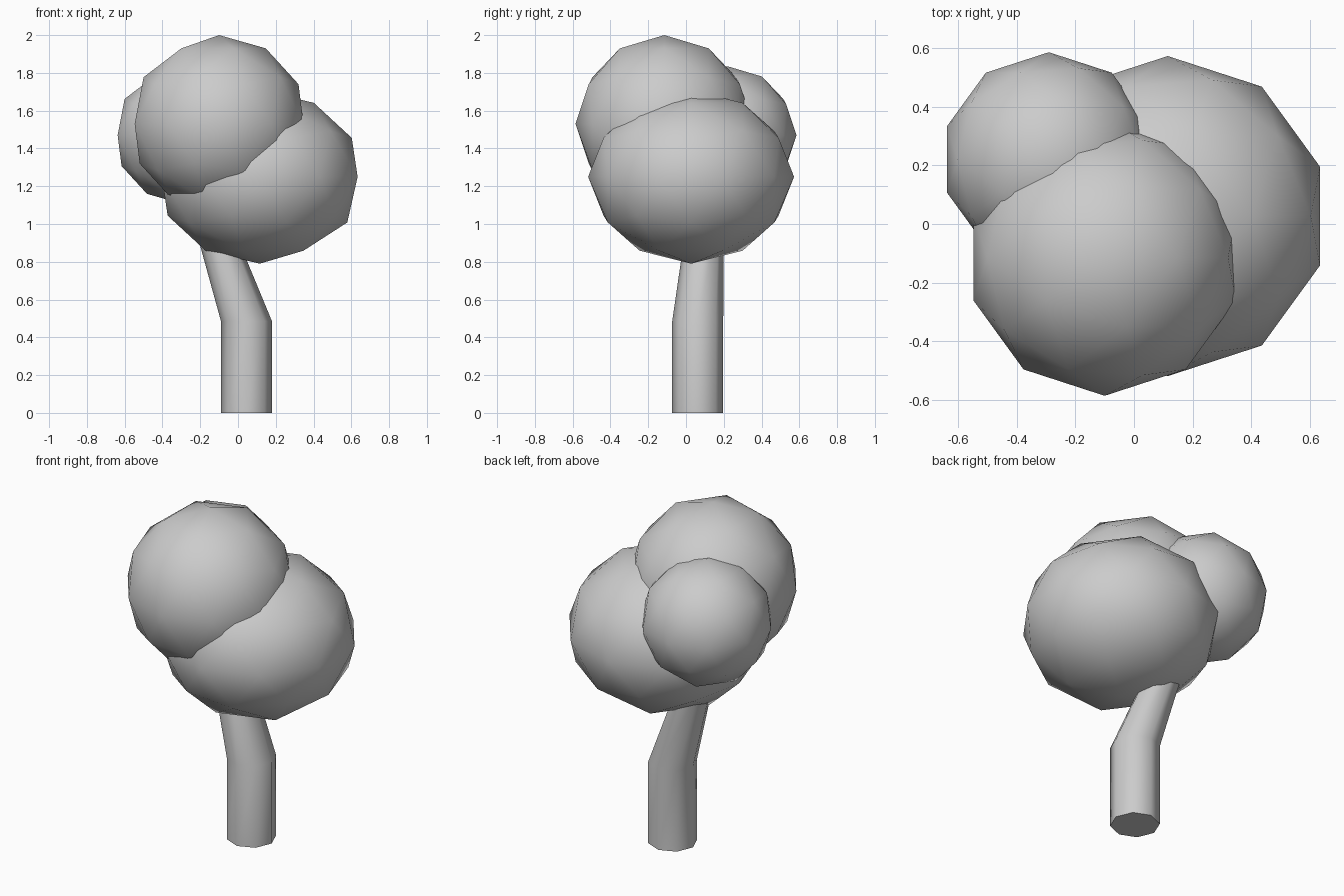
import bpy
import bmesh
from math import cos, sin, tau, radians
from mathutils import Vector

if "Cube" in bpy.data.objects:
    bpy.data.objects.remove(bpy.data.objects["Cube"], do_unlink=True)

grey = bpy.data.materials.new("plain_grey")
grey.use_nodes = True
colour = (0.6, 0.6, 0.6, 1)
grey.diffuse_color = colour
grey.node_tree.nodes["Principled BSDF"].inputs["Base Color"].default_value = colour


def finish(obj):
    obj.data.materials.append(grey)
    bpy.ops.object.select_all(action="DESELECT")
    obj.select_set(True)
    bpy.context.view_layer.objects.active = obj
    bpy.ops.object.shade_smooth_by_angle(angle=radians(60))


def foliage(name, centre, radius, height):
    """Low-poly ball of leaves, optionally squashed."""
    bpy.ops.mesh.primitive_ico_sphere_add(subdivisions=2, radius=1)
    obj = bpy.context.object
    obj.name = name
    for v in obj.data.vertices:
        v.co = Vector((v.co.x * radius, v.co.y * radius, v.co.z * height))
    obj.location = centre
    finish(obj)


def trunk(name, sections, sides=8):
    """Loft octagonal rings given as (x, y, z, radius)."""
    bm = bmesh.new()
    rings = []
    for x, y, z, r in sections:
        rings.append([bm.verts.new((x + r * cos(tau * i / sides),
                                    y + r * sin(tau * i / sides), z))
                      for i in range(sides)])
    for low, high in zip(rings, rings[1:]):
        for i in range(sides):
            j = (i + 1) % sides
            bm.faces.new((low[i], low[j], high[j], high[i]))
    bm.faces.new(rings[0][::-1])
    bm.faces.new(rings[-1])
    mesh = bpy.data.meshes.new(name)
    bm.to_mesh(mesh)
    bm.free()
    obj = bpy.data.objects.new(name, mesh)
    bpy.context.collection.objects.link(obj)
    finish(obj)


# Leaning trunk
trunk("trunk", [(0.045, 0.062, 0, 0.135),
                (0.045, 0.062, 0.485, 0.135),
                (-0.15, 0.105, 1.05, 0.096)])

# Leaf clumps
foliage("main_foliage", (0.115, 0.027, 1.25), 0.545, 0.46)
foliage("top_foliage", (-0.10, -0.115, 1.53), 0.47, 0.47)
foliage("back_foliage", (-0.29, 0.22, 1.47), 0.365, 0.365)
